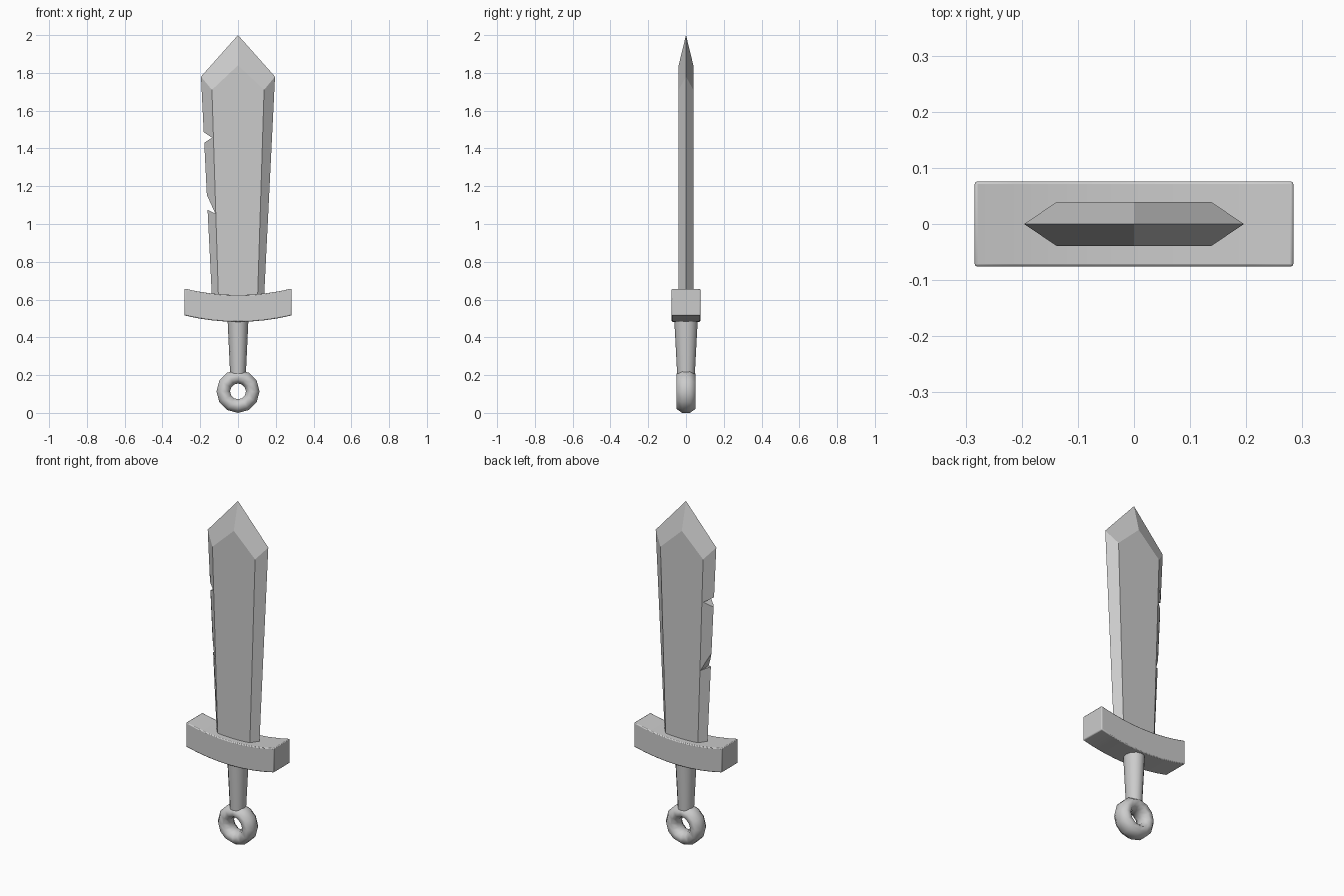
import bpy, bmesh, math

if "Cube" in bpy.data.objects:
    bpy.data.objects.remove(bpy.data.objects["Cube"])


def make(name, verts, faces, smooth=None):
    bm = bmesh.new()
    vs = [bm.verts.new(v) for v in verts]
    for f in faces:
        bm.faces.new([vs[i] for i in f])
    bmesh.ops.recalc_face_normals(bm, faces=bm.faces)
    me = bpy.data.meshes.new(name)
    bm.to_mesh(me)
    bm.free()
    ob = bpy.data.objects.new(name, me)
    bpy.context.collection.objects.link(ob)
    if smooth:
        bpy.ops.object.select_all(action='DESELECT')
        ob.select_set(True)
        bpy.context.view_layer.objects.active = ob
        bpy.ops.object.shade_smooth_by_angle(angle=math.radians(smooth))
    return ob


def loft(name, rings, closed=False, smooth=None):
    n, m = len(rings[0]), len(rings)
    faces = []
    for i in range(m if closed else m - 1):
        a, b = i * n, (i + 1) % m * n
        faces += [(a + j, a + (j + 1) % n, b + (j + 1) % n, b + j) for j in range(n)]
    if not closed:
        faces += [tuple(range(n)), tuple(range((m - 1) * n, m * n))]
    return make(name, [v for r in rings for v in r], faces, smooth)


# Blade: sharp outline at y=0, flat panel front and back, bevels between
outer = [(-.137, .59), (.137, .59), (.196, 1.78), (0, 2), (-.196, 1.78)]
inner = [(-.103, .59), (.103, .59), (.138, 1.71), (0, 1.84), (-.138, 1.71)]
verts = [(x, 0, z) for x, z in outer]
verts += [(x, y, z) for y in (-.039, .039) for x, z in inner]
faces = [tuple(range(5, 10)), tuple(range(10, 15)), (0, 5, 6, 1, 11, 10)]
for s in (5, 10):
    faces += [(i, (i + 1) % 5, s + (i + 1) % 5, s + i) for i in range(1, 5)]
blade = make("blade", verts, faces)

# Nicks in the left cutting edge
nicks = [
    [(-.180, 1.485), (-.137, 1.457), (-.178, 1.43), (-.26, 1.38), (-.26, 1.537)],
    [(-.163, 1.150), (-.120, 1.055), (-.162, 1.075), (-.26, 1.122), (-.26, 1.364)],
]
for k, pts in enumerate(nicks):
    cutter = loft(f"nick_cutter_{k}", [[(x, y, z) for x, z in pts] for y in (-.1, .1)])
    cutter.hide_render = True
    cutter.hide_set(True)
    mod = blade.modifiers.new(f"nick_{k}", 'BOOLEAN')
    mod.object = cutter
    mod.operation = 'DIFFERENCE'
    mod.solver = 'EXACT'

# Guard: rectangular bar bowed upwards at the ends
rings = []
for i in range(9):
    x = -.284 + .568 * i / 8
    lift = .034 * (x / .284) ** 2
    rings.append([(x, y, z + lift) for y, z in
                  ((-.076, .482), (.076, .482), (.076, .624), (-.076, .624))])
guard = loft("guard", rings, smooth=35)
bev = guard.modifiers.new("soft_edges", 'BEVEL')
bev.width = .005
bev.segments = 2
bev.limit_method = 'ANGLE'
bev.angle_limit = math.radians(50)

# Grip: tapered, slightly flattened
angles = [math.tau * i / 12 for i in range(12)]
loft("grip", [[(rx * math.cos(a), ry * math.sin(a), z) for a in angles]
              for rx, ry, z in ((.041, .046, .19), (.056, .063, .51))], smooth=40)

# Pommel ring: chunky low-sided torus facing the front
rings = []
for a in angles:
    ring = []
    for j in range(8):
        t = math.tau * (j + .5) / 8
        r = .078 + .039 * math.cos(t)
        ring.append((r * math.sin(a), .054 * math.sin(t), .114 + r * math.cos(a)))
    rings.append(ring)
loft("pommel_ring", rings, closed=True, smooth=60)
